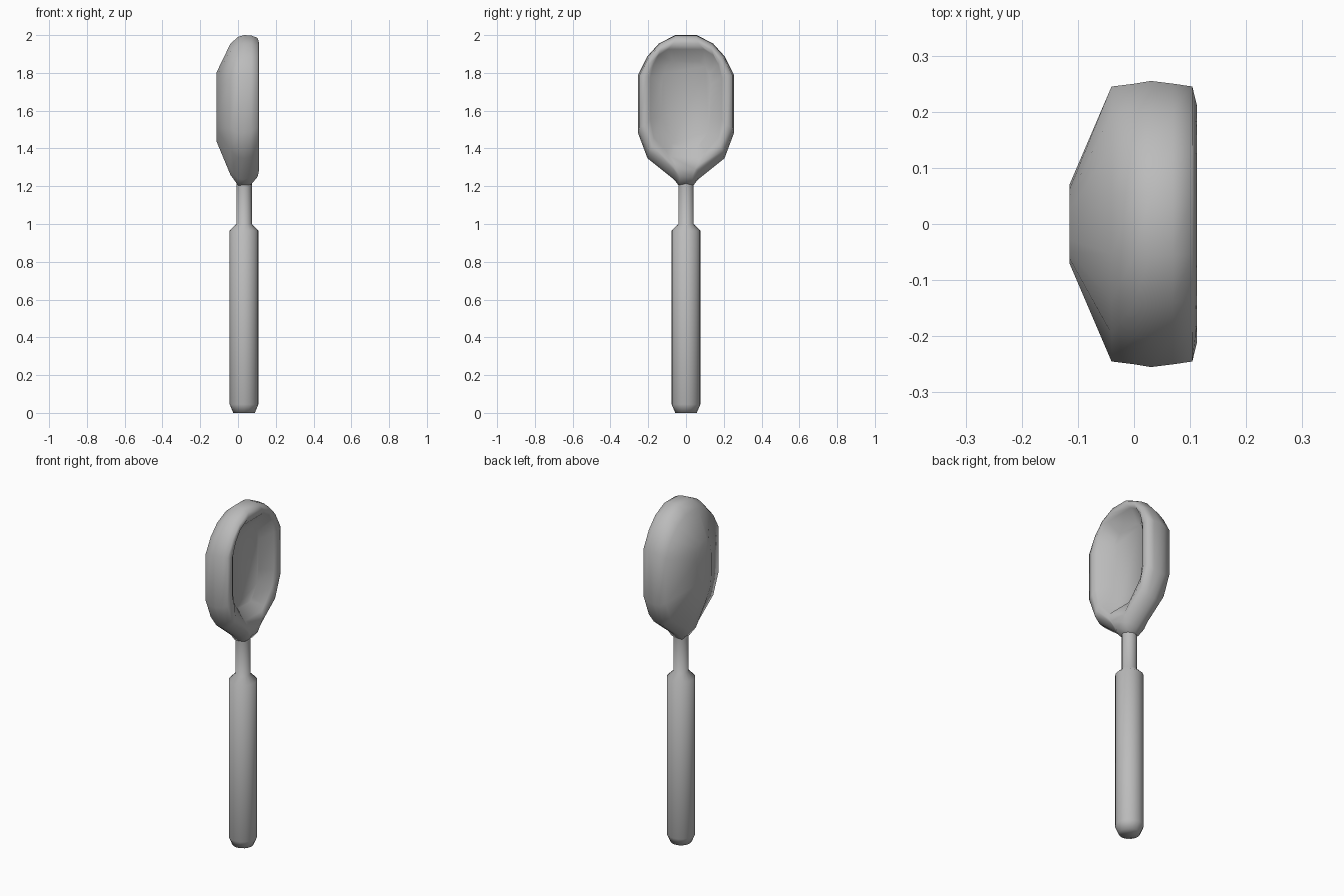
import bpy, bmesh, math

cube = bpy.data.objects.get("Cube")
if cube:
    bpy.data.objects.remove(cube, do_unlink=True)

metal = bpy.data.materials.new("grey_metal")
metal.use_nodes = True
color = (0.5, 0.5, 0.5, 1)
metal.diffuse_color = color
metal.node_tree.nodes["Principled BSDF"].inputs["Base Color"].default_value = color


def loft(name, rings):
    """Skin a list of closed point rings and cap both ends."""
    bm = bmesh.new()
    rows = [[bm.verts.new(p) for p in ring] for ring in rings]
    n = len(rows[0])
    for a, b in zip(rows, rows[1:]):
        for i in range(n):
            j = (i + 1) % n
            bm.faces.new((a[i], a[j], b[j], b[i]))
    bm.faces.new(rows[0])
    bm.faces.new(rows[-1])
    bmesh.ops.recalc_face_normals(bm, faces=bm.faces)
    for f in bm.faces:
        f.smooth = True
    mesh = bpy.data.meshes.new(name)
    bm.to_mesh(mesh)
    bm.free()
    mesh.materials.append(metal)
    obj = bpy.data.objects.new(name, mesh)
    bpy.context.collection.objects.link(obj)
    return obj


AXIS_X = 0.032


def turned(name, profile, sides=16):
    """Round part from (radius, height) pairs."""
    angles = [2 * math.pi * i / sides for i in range(sides)]
    return loft(name, [[(AXIS_X + r * math.cos(a), r * math.sin(a), z)
                        for a in angles] for r, z in profile])


# Grip with bevelled ends, running straight into the thin neck
turned("handle", [(0.057, 0), (0.076, 0.045), (0.076, 0.965), (0.041, 1.0),
                  (0.041, 1.2), (0.041, 1.25)])

# Bowl outline: half width and height as fractions, mirrored across y
half = [(0.22, 1), (0.56, 0.945), (0.8, 0.86), (1, 0.735),
        (1, 0.355), (0.8, 0.185), (0.25, 0.045), (0.14, 0)]
outline = half + [(-w, h) for w, h in reversed(half)]


def bowl_ring(x, width, bottom, top, squareness=1):
    """Outline at depth x; squareness below 1 widens the two ends."""
    return [(x, math.copysign(width * abs(w) ** squareness, w),
             bottom + h * (top - bottom)) for w, h in outline]


# Rings run from the bulging back, over the rim, to the hollow floor
loft("bowl", [
    bowl_ring(-0.115, 0.07, 1.44, 1.80, 0.6),
    bowl_ring(-0.04, 0.245, 1.26, 1.955),
    bowl_ring(0.0, 0.25, 1.205, 1.99),
    bowl_ring(0.03, 0.255, 1.20, 2.0),
    bowl_ring(0.07, 0.25, 1.21, 1.998),
    bowl_ring(0.104, 0.245, 1.25, 1.985),
    bowl_ring(0.112, 0.212, 1.29, 1.955, 0.75),
    bowl_ring(0.1, 0.19, 1.355, 1.925, 0.45),
    bowl_ring(0.042, 0.13, 1.405, 1.86, 0.4),
])
